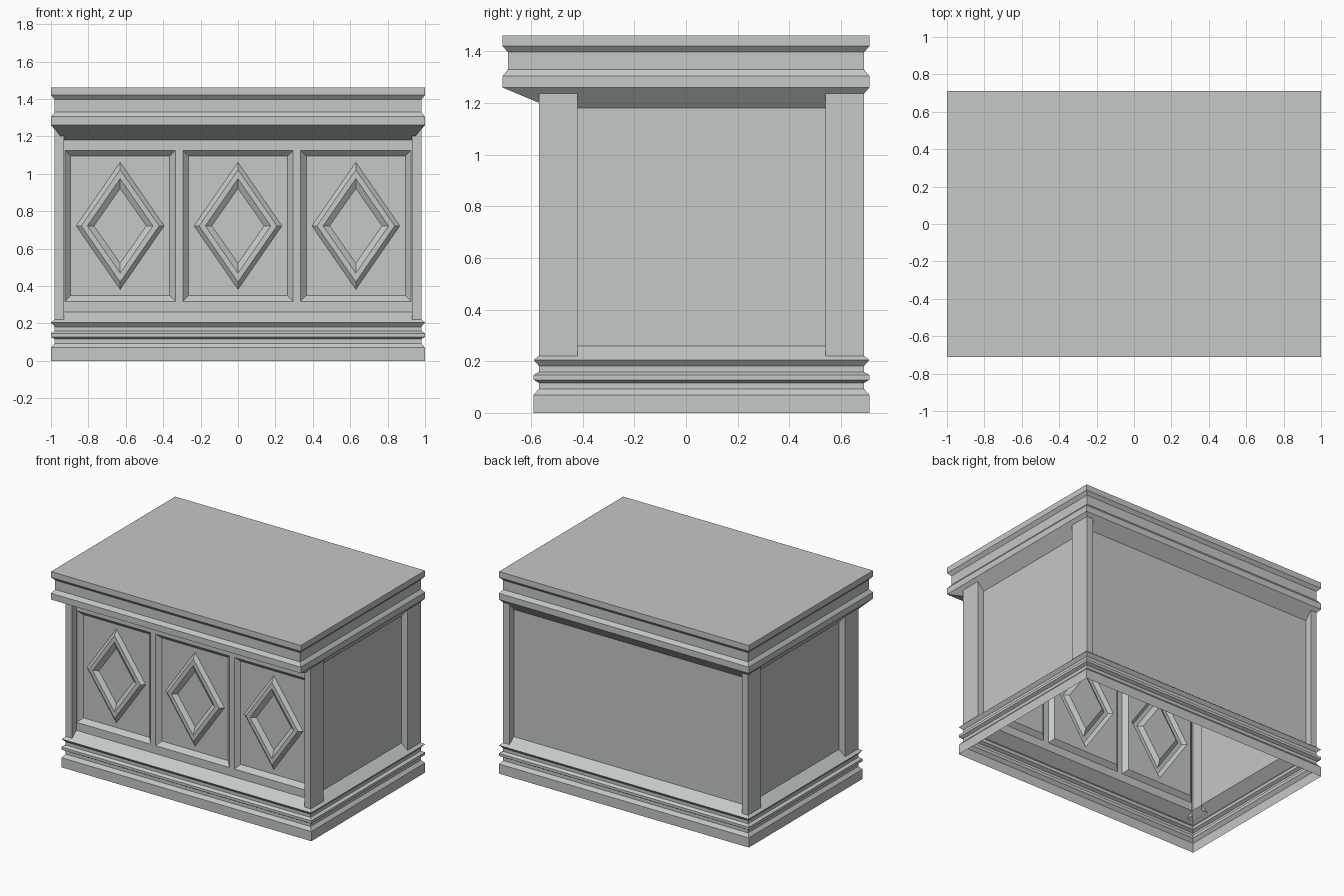
import bpy

if "Cube" in bpy.data.objects:
    bpy.data.objects.remove(bpy.data.objects["Cube"], do_unlink=True)

paint = bpy.data.materials.new("pale_grey")
paint.use_nodes = True
colour = (0.55, 0.58, 0.565, 1)
paint.diffuse_color = colour
paint.node_tree.nodes["Principled BSDF"].inputs["Base Color"].default_value = colour

HALF, BACK, BASE_FRONT, TOP_FRONT = 1.0, 0.71, -0.59, -0.71
PANEL_X, WALL_FRONT, WALL_BACK = 0.93, -0.52, 0.64
WALL_LOW, WALL_HIGH = 0.26, 1.18


def make(name, verts, faces):
    mesh = bpy.data.meshes.new(name)
    mesh.from_pydata(verts, [], faces)
    mesh.materials.append(paint)
    obj = bpy.data.objects.new(name, mesh)
    bpy.context.collection.objects.link(obj)
    return obj


def ring(z, front, inset):
    x, f, b = HALF - inset, front + inset, BACK - inset
    return [(-x, f, z), (x, f, z), (x, b, z), (-x, b, z)]


def wall_ring(z):
    x = PANEL_X
    return [(-x, WALL_FRONT, z), (x, WALL_FRONT, z), (x, WALL_BACK, z), (-x, WALL_BACK, z)]


def bridge(rings, first=0):
    """Quads between successive four-sided loops."""
    return [(r + i, r + (i + 1) % 4, r + 4 + (i + 1) % 4, r + 4 + i)
            for r in range(first, first + 4 * (rings - 1), 4) for i in range(4)]


def moulding(name, rings, cap=False):
    faces = bridge(len(rings))
    if cap:
        n = 4 * len(rings)
        faces.append((n - 4, n - 3, n - 2, n - 1))
    make(name, [v for r in rings for v in r], faces)


# Moulded plinth, open underneath
plinth = [(0, 0), (0.07, 0), (0.093, 0.02), (0.116, 0.02), (0.128, 0), (0.147, 0),
          (0.159, 0.02), (0.182, 0.02), (0.205, 0)]
moulding("plinth", [ring(z, BASE_FRONT, i) for z, i in plinth] + [wall_ring(WALL_LOW)])

# Overhanging cornice and table top
cornice = [(1.26, 0), (1.305, 0), (1.33, 0.02), (1.397, 0.02), (1.42, 0), (1.462, 0)]
moulding("cornice", [wall_ring(WALL_HIGH)] + [ring(z, TOP_FRONT, i) for z, i in cornice], True)


def strip(name, path, low, high):
    """Upright sheet following a plan path."""
    verts = [(x, y, z) for x, y in path for z in (low, high)]
    make(name, verts, [(i, i + 2, i + 3, i + 1) for i in range(0, len(verts) - 2, 2)])


# Plain walls and corner posts
strip("back_wall", [(PANEL_X, WALL_BACK), (-PANEL_X, WALL_BACK)], WALL_LOW, WALL_HIGH)
for side, s in (("left", 1), ("right", -1)):
    inner, outer = s * PANEL_X, s * 0.98
    paths = {
        "side_wall": [(inner, -0.42), (inner, 0.54)],
        "front_post": [(inner, WALL_FRONT), (inner, -0.57), (outer, -0.57), (outer, -0.42), (inner, -0.42)],
        "back_post": [(inner, 0.54), (outer, 0.54), (outer, 0.69), (inner, 0.69), (inner, WALL_BACK)],
    }
    for part, path in paths.items():
        low, high = (WALL_LOW, WALL_HIGH) if part == "side_wall" else (0.22, 1.238)
        strip(side + "_" + part, path if s > 0 else path[::-1], low, high)

# Front frame of stiles and rails with three openings
CENTRES, HALF_W, LOW, HIGH = (-0.63, 0, 0.63), 0.295, 0.318, 1.125
xs = [-PANEL_X] + [c + d for c in CENTRES for d in (-HALF_W, HALF_W)] + [PANEL_X]
zs = [WALL_LOW, LOW, HIGH, WALL_HIGH]
verts = [(x, WALL_FRONT, z) for x in xs for z in zs]
faces = [(4 * i + j, 4 * i + j + 4, 4 * i + j + 5, 4 * i + j + 1)
         for i in range(7) for j in range(3) if not (i % 2 and j == 1)]
make("front_frame", verts, faces)

# Sunken panels, each with a raised diamond moulding
DEPTH = 0.03
FLAT = WALL_FRONT + DEPTH
MID = (LOW + HIGH) / 2
diamond = [(0.235, 0.34, 0), (0.208, 0.3, 0.022), (0.175, 0.253, 0.022), (0.14, 0.2, 0)]
for name, c in zip(("right", "middle", "left"), CENTRES):
    verts = []
    for inset, y in ((0, WALL_FRONT), (DEPTH, FLAT)):
        w, lo, hi = HALF_W - inset, LOW + inset, HIGH - inset
        verts += [(c - w, y, lo), (c + w, y, lo), (c + w, y, hi), (c - w, y, hi)]
    for w, h, rise in diamond:
        y = FLAT - rise
        verts += [(c, y, MID - h), (c + w, y, MID), (c, y, MID + h), (c - w, y, MID)]
    faces = bridge(2) + bridge(len(diamond), 8)
    for i in range(4):
        n = (i + 1) % 4
        faces += [(4 + i, 4 + n, 8 + i), (4 + n, 8 + n, 8 + i)]
    k = len(verts) - 4
    faces.append((k, k + 1, k + 2, k + 3))
    make(name + "_diamond_panel", verts, faces)
